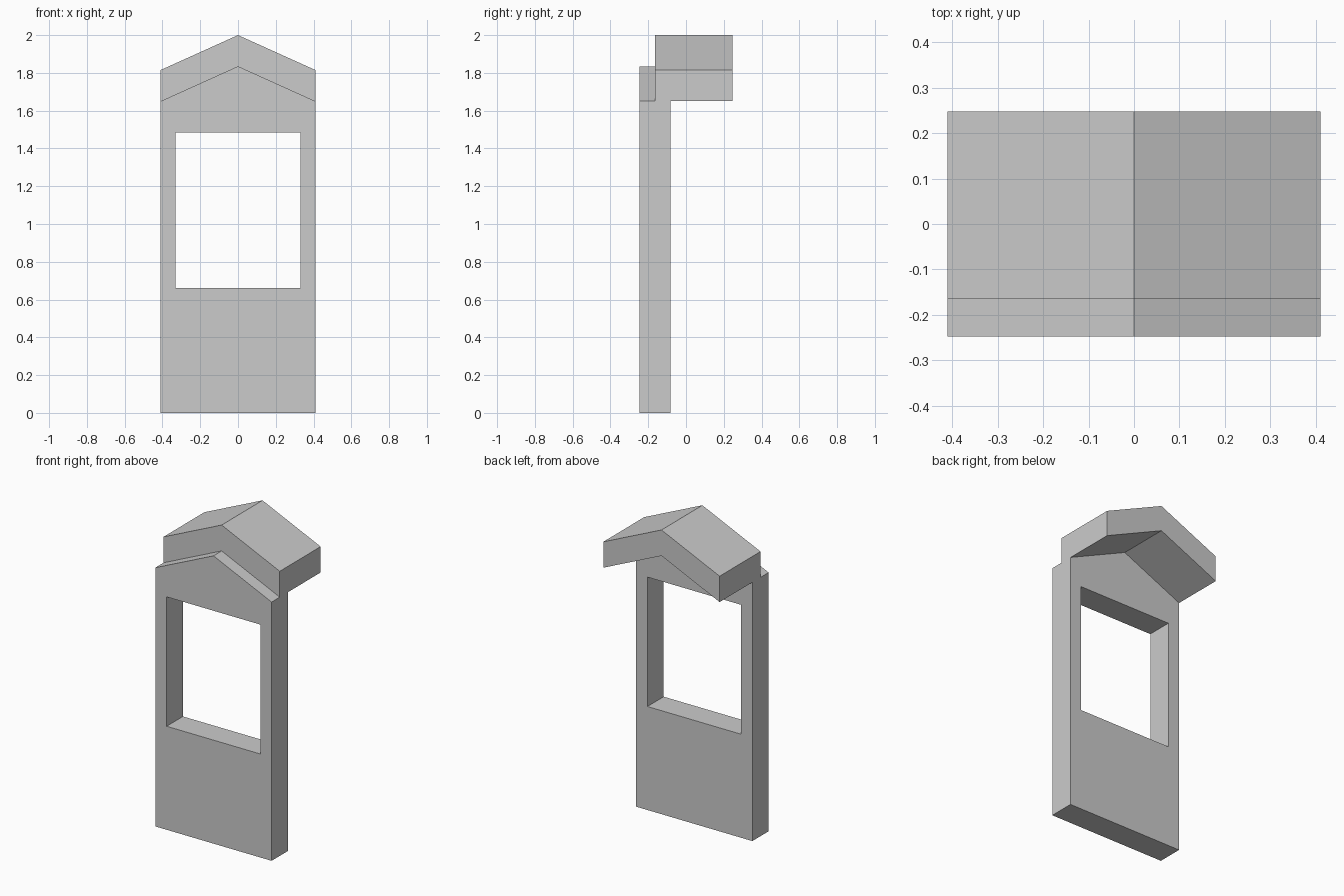
import bpy
import bmesh

cube = bpy.data.objects.get("Cube")
if cube:
    bpy.data.objects.remove(cube, do_unlink=True)

# Shared dimensions
HALF_W = 0.41
EAVE, RIDGE = 1.65, 1.835
ROOF_T = 0.165
WALL_Y = (-0.247, -0.083)
ROOF_Y = (-0.165, 0.247)
WIN_HALF, WIN_Z = 0.33, (0.66, 1.485)

# Single plain grey
grey = bpy.data.materials.new("light_grey")
grey.use_nodes = True
colour = (0.6, 0.6, 0.6, 1)
grey.diffuse_color = colour
grey.node_tree.nodes["Principled BSDF"].inputs["Base Color"].default_value = colour


def extrude_profile(name, profile, y_range):
    """Solid made from an (x, z) outline pushed along y."""
    y0, y1 = y_range
    bm = bmesh.new()
    face = bm.faces.new([bm.verts.new((x, y0, z)) for x, z in profile])
    moved = bmesh.ops.extrude_face_region(bm, geom=[face])["geom"]
    verts = [v for v in moved if isinstance(v, bmesh.types.BMVert)]
    bmesh.ops.translate(bm, verts=verts, vec=(0, y1 - y0, 0))
    bmesh.ops.recalc_face_normals(bm, faces=bm.faces)
    mesh = bpy.data.meshes.new(name)
    bm.to_mesh(mesh)
    bm.free()
    mesh.materials.append(grey)
    obj = bpy.data.objects.new(name, mesh)
    bpy.context.scene.collection.objects.link(obj)
    return obj


# Gabled wall
wall = extrude_profile("gable_wall", [
    (-HALF_W, 0), (HALF_W, 0), (HALF_W, EAVE), (0, RIDGE), (-HALF_W, EAVE)], WALL_Y)

# Window opening
low, high = WIN_Z
cutter = extrude_profile("window_cutter", [
    (-WIN_HALF, low), (WIN_HALF, low), (WIN_HALF, high), (-WIN_HALF, high)], (-0.4, 0.1))
cutter.hide_render = True
cut = wall.modifiers.new("window_opening", "BOOLEAN")
cut.operation = "DIFFERENCE"
cut.solver = "EXACT"
cut.object = cutter
bpy.context.view_layer.objects.active = wall
bpy.ops.object.modifier_apply(modifier=cut.name)
bpy.data.objects.remove(cutter, do_unlink=True)

# Pitched roof slab, overhanging the back
underside = [(-HALF_W, EAVE), (0, RIDGE), (HALF_W, EAVE)]
topside = [(x, z + ROOF_T) for x, z in reversed(underside)]
extrude_profile("pitched_roof", underside + topside, ROOF_Y)
